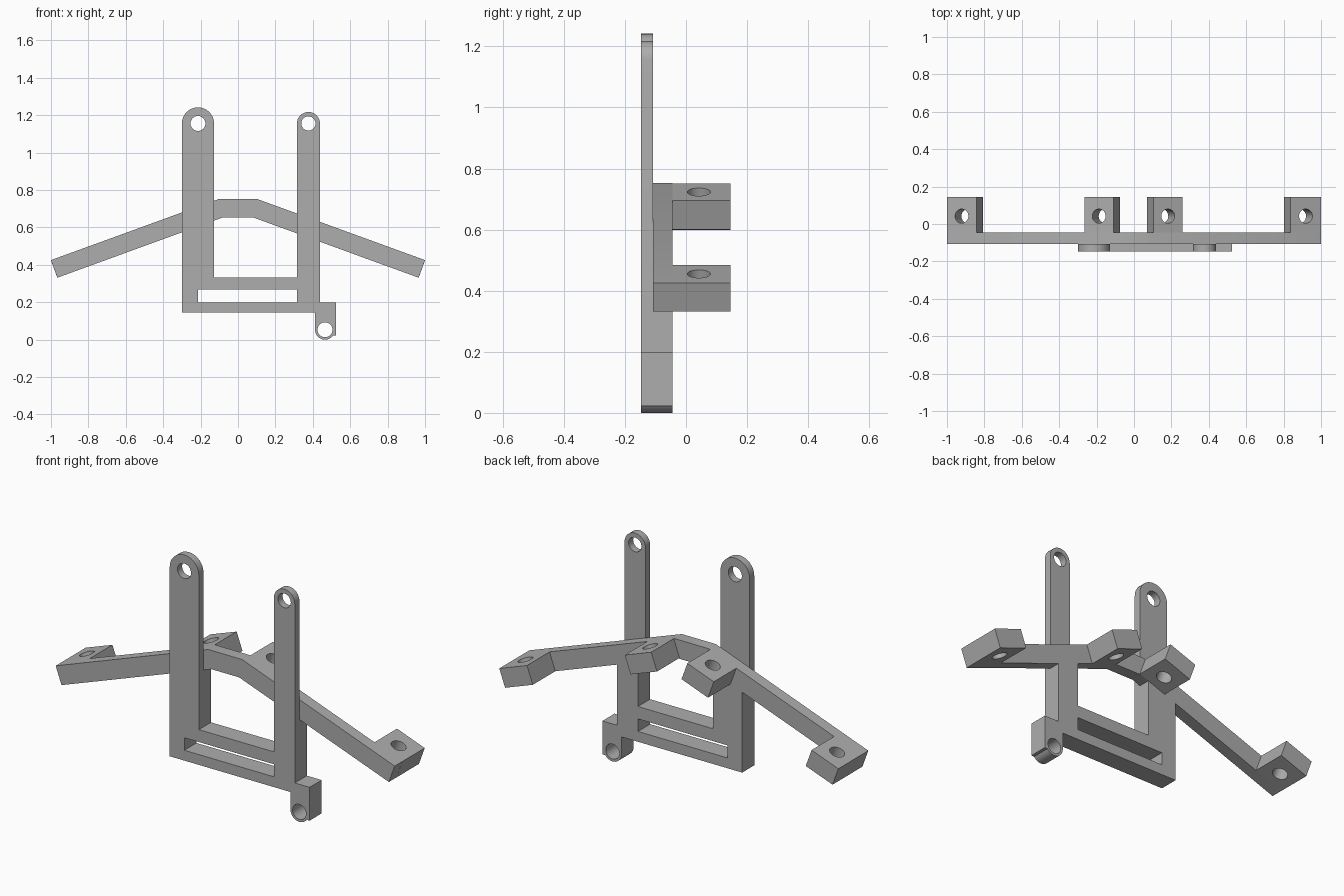
import bpy, bmesh
from math import sin, cos, tan, radians, pi
from mathutils import Matrix, Vector

if "Cube" in bpy.data.objects:
    bpy.data.objects.remove(bpy.data.objects["Cube"], do_unlink=True)

GREY = (0.42, 0.42, 0.42, 1)
metal = bpy.data.materials.new("plain grey")
metal.use_nodes = True
metal.diffuse_color = GREY
metal.node_tree.nodes["Principled BSDF"].inputs["Base Color"].default_value = GREY

FRONT, STEP, BACK, REAR = -0.147, -0.108, -0.045, 0.145   # depth layers
TILT = radians(20)
THICK = 0.1
CORNER = Vector((0.1, 0, 0.753))                          # arm bend, top edge


def arc(cx, cz, r, start, end, n=16):
    angles = [radians(start + (end - start) * i / n) for i in range(n + 1)]
    return [(cx + r * cos(a), cz + r * sin(a)) for a in angles]


def hole(cx, cz, r, n=32):
    return arc(cx, cz, r, 0, 360, n)[:-1]


def prism(name, loops, depth, matrix):
    """Fill an outline with holes and extrude it along local z."""
    bm = bmesh.new()
    edges = []
    for loop in loops:
        vs = [bm.verts.new((x, y, 0)) for x, y in loop]
        edges += [bm.edges.new((vs[i - 1], vs[i])) for i in range(len(vs))]
    bmesh.ops.triangle_fill(bm, use_beauty=True, edges=edges, normal=(0, 0, 1))
    ext = bmesh.ops.extrude_face_region(bm, geom=bm.faces[:], use_keep_orig=True)
    top = [g for g in ext["geom"] if isinstance(g, bmesh.types.BMVert)]
    bmesh.ops.translate(bm, verts=top, vec=(0, 0, depth))
    bmesh.ops.recalc_face_normals(bm, faces=bm.faces[:])
    bm.transform(matrix)
    mesh = bpy.data.meshes.new(name)
    bm.to_mesh(mesh)
    bm.free()
    mesh.materials.append(metal)
    obj = bpy.data.objects.new(name, mesh)
    bpy.context.collection.objects.link(obj)
    bpy.ops.object.select_all(action="DESELECT")
    obj.select_set(True)
    bpy.context.view_layer.objects.active = obj
    bpy.ops.object.shade_smooth_by_angle(angle=radians(30))
    return obj


def upright(name, loops, front, back):
    """Prism whose outline lies in the x-z plane."""
    return prism(name, loops, back - front,
                 Matrix.Translation((0, back, 0)) @ Matrix.Rotation(pi / 2, 4, "X"))


# Shared frame outline: base bar, foot, two posts with chosen tops
L0, L1, R0, R1 = -0.3, -0.128, 0.315, 0.438
FOOT = (0.465, 0.053)
foot = arc(*FOOT, 0.053, 180, 324) + [(0.525, 0.022), (0.525, 0.2), (R1, 0.2)]
slot = [(-0.214, 0.2), (R0, 0.2), (R0, 0.267), (-0.214, 0.267)]
foot_hole = hole(*FOOT, 0.04)


def frame_outline(right_top, left_top):
    return ([(L0, 0.145), (0.412, 0.145)] + foot + right_top
            + [(R0, 0.333), (L1, 0.333)] + left_top)


def post_top(x0, x1):
    return arc((x0 + x1) / 2, 1.156, (x1 - x0) / 2, 0, 180)


# Underside of the arm, where the thick part of each post ends
bend = CORNER.x - THICK * tan(TILT / 2)


def under_arm(x):
    return x, CORNER.z - THICK - (abs(x) - bend) * tan(TILT)


# Front frame layer with tall eyelet posts
upright("front_frame",
        [frame_outline(post_top(R0, R1), post_top(L0, L1)), slot, foot_hole,
         hole((L0 + L1) / 2, 1.156, 0.04), hole((R0 + R1) / 2, 1.156, 0.038)],
        FRONT, STEP)

# Rear frame layer, reaching up to the arm
upright("rear_frame",
        [frame_outline([under_arm(R1), under_arm(R0)], [under_arm(L1), under_arm(L0)]),
         slot, foot_hole], STEP, BACK)

# Bent arm
tip = (1.0, CORNER.z - (1 - CORNER.x) * tan(TILT))
half = [(bend, CORNER.z - THICK),
        (tip[0] - THICK * sin(TILT), tip[1] - THICK * cos(TILT)),
        tip, (CORNER.x, CORNER.z)]
upright("bent_arm", [half + [(-x, z) for x, z in reversed(half)]], STEP, BACK)

# Drilled mounting blocks behind the arm
for side, label, shift in ((1, "left", 0), (-1, "right", 0.006)):
    for part, start, end in (("inner", 0.004, 0.17), ("outer", 0.784, 0.958)):
        a = start + shift
        b = end if part == "outer" else end + shift
        place = (Matrix.Translation((side * CORNER.x, 0, CORNER.z))
                 @ Matrix.Rotation(side * TILT, 4, "Y")
                 @ Matrix.Translation((0, 0, -THICK)))
        block = [(side * a, BACK), (side * b, BACK), (side * b, REAR), (side * a, REAR)]
        prism(f"{label}_{part}_block",
              [block, hole(side * (a + b) / 2, 0.042, 0.038)], THICK, place)
